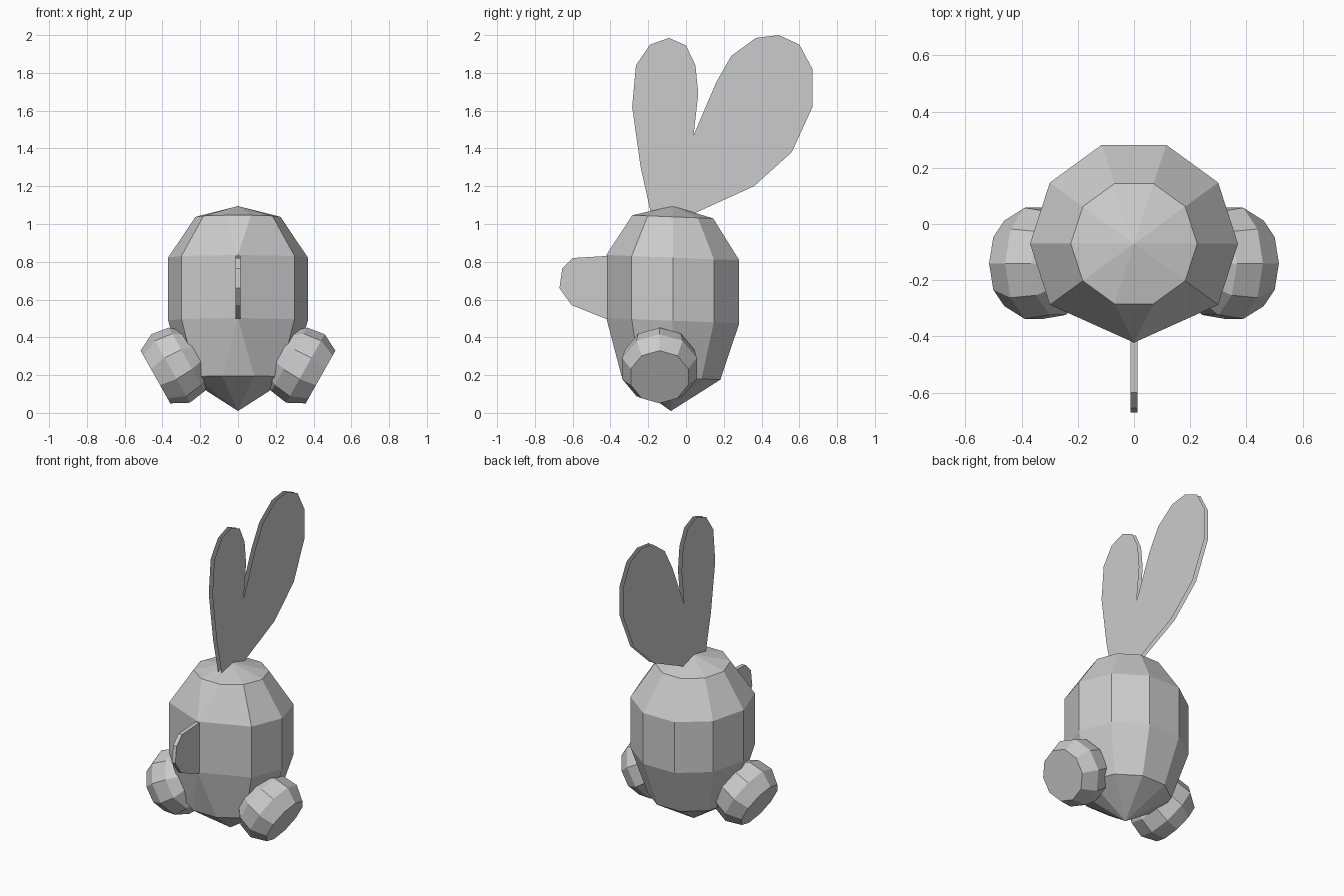
import bpy
import bmesh
import math
from mathutils import Vector

cube = bpy.data.objects.get("Cube")
if cube:
    bpy.data.objects.remove(cube, do_unlink=True)

grey = bpy.data.materials.new("plain grey")
grey.use_nodes = True
grey.diffuse_color = (0.6, 0.6, 0.6, 1)
grey.node_tree.nodes["Principled BSDF"].inputs["Base Color"].default_value = (0.6, 0.6, 0.6, 1)

SIDES = 10


def finish(name, bm, solid=True):
    if solid:
        bmesh.ops.recalc_face_normals(bm, faces=bm.faces[:])
    mesh = bpy.data.meshes.new(name)
    bm.to_mesh(mesh)
    bm.free()
    mesh.materials.append(grey)
    obj = bpy.data.objects.new(name, mesh)
    bpy.context.collection.objects.link(obj)
    return obj


def bridge(bm, lower, upper):
    for i in range(SIDES):
        j = (i + 1) % SIDES
        bm.faces.new((lower[i], lower[j], upper[j], upper[i]))


def fan(bm, ring, tip):
    for i in range(SIDES):
        bm.faces.new((ring[i], ring[(i + 1) % SIDES], tip))


# Body: ten-sided egg, slightly tilted rings, front pinched into a ridge
def build_body():
    bm = bmesh.new()
    rings = []
    for radius, cy, height, pinch in ((0.275, -0.08, 0.186, False), (0.37, -0.07, 0.488, True),
                                      (0.37, -0.07, 0.822, True), (0.225, -0.07, 1.038, False)):
        ring = []
        for i in range(SIDES):
            a = math.tau * i / SIDES
            x, y = radius * math.cos(a), radius * math.sin(a)
            if pinch and i in (7, 8):
                x = 0
            ring.append(bm.verts.new((x, cy + y, height - 0.04 * y)))
        rings.append(ring)
    for lower, upper in zip(rings, rings[1:]):
        bridge(bm, lower, upper)
    fan(bm, rings[0], bm.verts.new((0, -0.08, 0.01)))
    fan(bm, rings[-1], bm.verts.new((0, -0.07, 1.095)))
    bmesh.ops.remove_doubles(bm, verts=bm.verts[:], dist=0.0001)
    finish("body", bm)


# Feet: stubby barrels pointing outward and down
def build_foot(name, side):
    bm = bmesh.new()
    axis = Vector((0.87, 0, -0.49)).normalized()
    up = Vector((-axis.z, 0, axis.x))
    start = Vector((0.437, -0.14, 0.19))
    rings = []
    for depth, radius in ((0, 0.16), (0.092, 0.208), (0.19, 0.193), (0.262, 0.13)):
        ring = []
        for i in range(SIDES):
            a = math.tau * i / SIDES
            p = start - axis * depth + radius * (up * math.cos(a) + Vector((0, math.sin(a), 0)))
            ring.append(bm.verts.new((side * p.x, p.y, p.z)))
        rings.append(ring)
    for lower, upper in zip(rings, rings[1:]):
        bridge(bm, lower, upper)
    bm.faces.new(rings[0])
    bm.faces.new(rings[-1])
    finish(name, bm)


# Nose: thin upright plate with a rim
def build_nose():
    outline = [(-0.38, 0.83), (-0.43, 0.83), (-0.6, 0.82), (-0.655, 0.765),
               (-0.67, 0.66), (-0.605, 0.57), (-0.43, 0.5), (-0.38, 0.5)]
    bm = bmesh.new()
    face = bm.faces.new([bm.verts.new((-0.013, y, z)) for y, z in outline])
    moved = bmesh.ops.extrude_face_region(bm, geom=[face], use_keep_orig=True)
    verts = [v for v in moved["geom"] if isinstance(v, bmesh.types.BMVert)]
    bmesh.ops.translate(bm, verts=verts, vec=(0.026, 0, 0))
    finish("nose", bm)


# Ears: two parallel open sheets
def build_ears():
    outline = [(-0.18, 1.03), (-0.24, 1.3), (-0.285, 1.62), (-0.265, 1.84), (-0.19, 1.95),
               (-0.09, 1.985), (0, 1.945), (0.05, 1.84), (0.065, 1.69), (0.04, 1.47),
               (0.16, 1.75), (0.24, 1.89), (0.37, 1.985), (0.49, 2), (0.6, 1.95),
               (0.67, 1.82), (0.67, 1.62), (0.56, 1.38), (0.36, 1.2), (0.03, 1.05)]
    for name, x in (("ear_sheet_left", 0.013), ("ear_sheet_right", -0.013)):
        bm = bmesh.new()
        face = bm.faces.new([bm.verts.new((x, y, z)) for y, z in outline])
        face.normal_update()
        if face.normal.x * x < 0:
            face.normal_flip()
        finish(name, bm, solid=False)


build_body()
build_foot("left_foot", 1)
build_foot("right_foot", -1)
build_nose()
build_ears()
